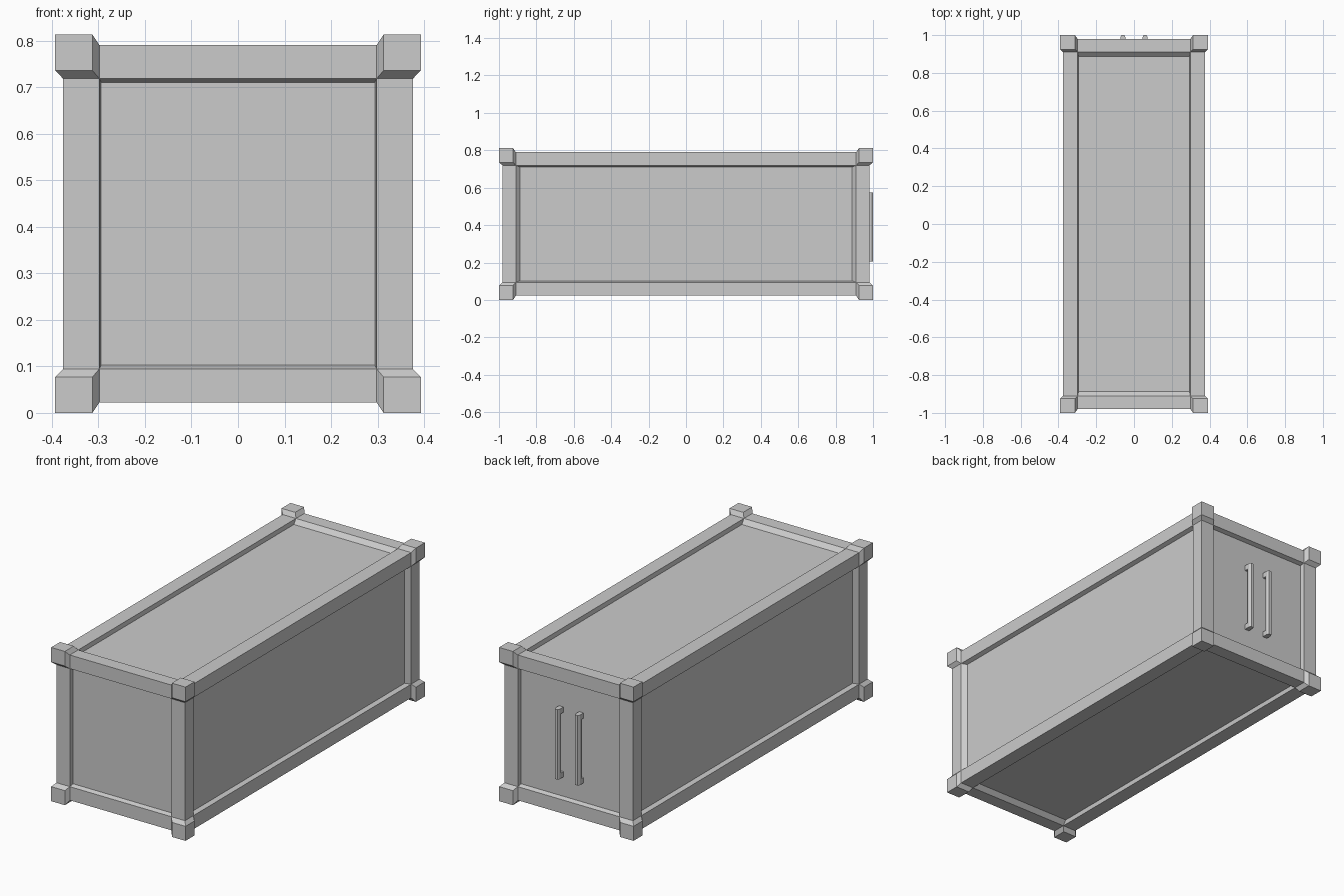
import bpy, bmesh
from itertools import product

if "Cube" in bpy.data.objects:
    bpy.data.objects.remove(bpy.data.objects["Cube"])

ZC = 0.4065                      # mid height
FRAME = (0.376, 0.98, 0.384)     # half sizes of the frame surface
OPEN = (0.298, 0.91, 0.312)      # half sizes of the panel openings
PANEL = (0.294, 0.887, 0.304)    # half sizes of the recessed panels
DEPTH = 0.022


def finish(bm, name):
    bmesh.ops.recalc_face_normals(bm, faces=bm.faces[:])
    me = bpy.data.meshes.new(name)
    bm.to_mesh(me)
    bm.free()
    ob = bpy.data.objects.new(name, me)
    bpy.context.collection.objects.link(ob)
    return ob


def add_hull(bm, pts):
    vs = [bm.verts.new(p) for p in pts]
    res = bmesh.ops.convex_hull(bm, input=vs)
    junk = [v for v in res["geom_interior"] if isinstance(v, bmesh.types.BMVert)]
    bmesh.ops.delete(bm, geom=junk, context='VERTS')
    bmesh.ops.dissolve_limit(bm, angle_limit=0.01, verts=bm.verts[:], edges=bm.edges[:])


# Container body: a box with a recessed panel on all six sides
bm = bmesh.new()
bmesh.ops.create_cube(bm, size=2)
for v in bm.verts:
    v.co = [c * f for c, f in zip(v.co, FRAME)]
bm.normal_update()
for face in bm.faces[:]:
    axis = max(range(3), key=lambda i: abs(face.normal[i]))
    for half, depth in ((OPEN, 0), (PANEL, DEPTH)):
        bmesh.ops.inset_individual(bm, faces=[face], thickness=0.003)
        for v in face.verts:
            for i in range(3):
                size = FRAME[i] - depth if i == axis else half[i]
                v.co[i] = size if v.co[i] > 0 else -size
body = finish(bm, "container_body")
body.location.z = ZC

# Corner castings: blocks with sloped shoulders down to the frame
OUTER = (0.393, 1.0, 0.4065)
INNER = (0.313, 0.925, 0.3295)
for sx, sy, sz in product((-1, 1), repeat=3):
    bm = bmesh.new()
    pts = []
    for pick in product((0, 1), repeat=3):
        if any(pick):
            pts.append([(INNER[i], OUTER[i])[pick[i]] for i in range(3)])
        pts.append([(OPEN[i], FRAME[i])[pick[i]] for i in range(3)])
    add_hull(bm, [(x * sx, y * sy, z * sz + ZC) for x, y, z in pts])
    finish(bm, "corner_%s_%s_%s" % ("right" if sx > 0 else "left",
                                    "back" if sy > 0 else "front",
                                    "top" if sz > 0 else "bottom"))

# Door handles: chamfered upright bars on two stubs
PROFILE = ((-0.013, 0.978), (-0.013, 0.99), (-0.007, 1.0),
           (0.007, 1.0), (0.013, 0.99), (0.013, 0.978))
for side, cx in (("left", -0.059), ("right", 0.059)):
    bm = bmesh.new()
    add_hull(bm, [(cx + x, y, z) for x, y in PROFILE for z in (0.205, 0.575)])
    for z0 in (0.205, 0.547):
        add_hull(bm, [(cx + x, y, z0 + z) for x in (-0.013, 0.013)
                      for y in (0.955, 0.979) for z in (0, 0.028)])
    finish(bm, "door_handle_" + side)
